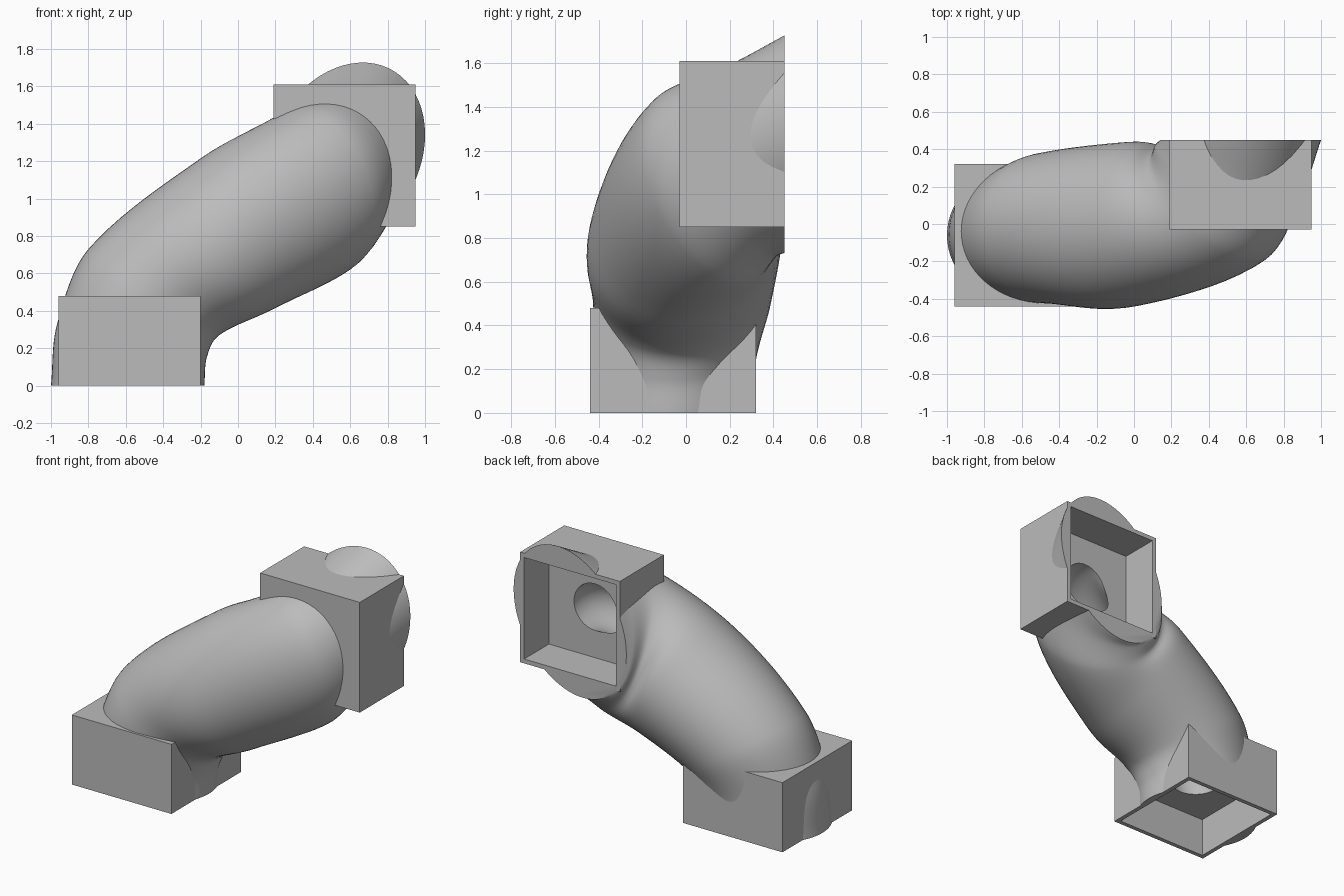
import bpy, bmesh, math
from mathutils import Vector

cube = bpy.data.objects.get("Cube")
if cube:
    bpy.data.objects.remove(cube, do_unlink=True)

grey = bpy.data.materials.new("light_grey")
grey.use_nodes = True
grey.diffuse_color = (0.5, 0.5, 0.5, 1)
grey.node_tree.nodes["Principled BSDF"].inputs["Base Color"].default_value = (0.5, 0.5, 0.5, 1)

SEGMENTS = 64
BACK = 0.45


def make_object(name, bm):
    bmesh.ops.recalc_face_normals(bm, faces=bm.faces)
    mesh = bpy.data.meshes.new(name)
    bm.to_mesh(mesh)
    bm.free()
    mesh.materials.append(grey)
    obj = bpy.data.objects.new(name, mesh)
    bpy.context.collection.objects.link(obj)
    return obj


def box(name, low, high):
    bm = bmesh.new()
    bmesh.ops.create_cube(bm, size=1)
    for v in bm.verts:
        v.co = Vector([a + (b - a) * (c + 0.5) for a, b, c in zip(low, high, v.co)])
    return make_object(name, bm)


def loft(name, rings, clip=False):
    """Skin a capped tube over (centre, axis, axis) rings."""
    bm = bmesh.new()
    loops = []
    for centre, n, f in rings:
        loop = []
        for i in range(SEGMENTS):
            a = math.tau * i / SEGMENTS
            p = centre + n * math.cos(a) + f * math.sin(a)
            if clip:
                p.y, p.z = min(p.y, BACK), max(p.z, 0)
            loop.append(bm.verts.new(p))
        loops.append(loop)
    for a, b in zip(loops, loops[1:]):
        for i in range(SEGMENTS):
            j = (i + 1) % SEGMENTS
            bm.faces.new((a[i], a[j], b[j], b[i]))
    bm.faces.new(loops[0])
    bm.faces.new(loops[-1])
    return make_object(name, bm)


def spline(points, knots, steps):
    """Smooth curve through unevenly spaced points."""
    last = len(points) - 1
    slopes = []
    for i in range(last + 1):
        a, b = max(i - 1, 0), min(i + 1, last)
        slopes.append((points[b] - points[a]) / (knots[b] - knots[a]))
    out = []
    for i in range(last):
        h = knots[i + 1] - knots[i]
        for s in range(steps + (i == last - 1)):
            t = s / steps
            u = 1 - t
            out.append(points[i] * (u * u * (1 + 2 * t)) + slopes[i] * (h * t * u * u)
                       + points[i + 1] * (t * t * (3 - 2 * t)) - slopes[i + 1] * (h * t * t * u))
    return out


# Swept body: centre, bend axis and side axis at each station
stations = [
    ((-.59, -.06, 0), (-.41, 0, 0), (0, -.37, 0)),
    ((-.567, -.05, .24), (-.40, 0, .09), (0, -.37, 0)),
    ((-.45, -.02, .50), (-.35, 0, .23), (0, -.405, 0)),
    ((0, 0, .815), (-.20, 0, .40), (0, -.44, 0)),
    ((.40, .10, 1.03), (-.225, 0, .39), (.24, -.31, .21)),
    ((.51, .30, 1.15), (-.235, 0, .34), (.32, -.145, .285)),
    ((.57, BACK, 1.23), (-.243, 0, .336), (.355, 0, .367)),
]
knots = [0]
for a, b in zip(stations, stations[1:]):
    knots.append(knots[-1] + (Vector(b[0]) - Vector(a[0])).length)
tracks = [spline([Vector(s[k]) for s in stations], knots, 10) for k in range(3)]
body = loft("duct_body", list(zip(*tracks)), clip=True)

# End boxes
lower_box = box("lower_box", (-.96, -.44, 0), (-.20, .32, .48))
upper_box = box("upper_box", (.19, -.03, .85), (.95, BACK, 1.61))

# Cavities behind the open mouths
cutters = [box("lower_cavity", (-.93, -.41, -.1), (-.23, .29, .27)),
           box("upper_cavity", (.22, .18, .88), (.92, .6, 1.58))]

# Round channel joining the two cavities
p0, p3 = Vector((-.58, -.06, .25)), Vector((.57, .20, 1.23))
p1, p2 = p0 + Vector((0, 0, .35)), p3 - Vector((0, .35, 0))
rings, n = [], Vector((-1, 0, 0))
for i in range(41):
    t = i / 40
    u = 1 - t
    centre = p0 * u**3 + p1 * (3 * u * u * t) + p2 * (3 * u * t * t) + p3 * t**3
    tangent = ((p1 - p0) * (u * u) + (p2 - p1) * (2 * u * t) + (p3 - p2) * (t * t)).normalized()
    n = (n - tangent * n.dot(tangent)).normalized()
    rings.append((centre, n * .16, tangent.cross(n) * .16))
cutters.append(loft("channel", rings))

# Cut the cavities and channel from every solid
parts = (body, lower_box, upper_box)
for part in parts:
    for cutter in cutters:
        cutter.hide_render = True
        mod = part.modifiers.new(cutter.name, "BOOLEAN")
        mod.operation = "DIFFERENCE"
        mod.solver = "EXACT"
        mod.object = cutter
graph = bpy.context.evaluated_depsgraph_get()
graph.update()
cut_meshes = [bpy.data.meshes.new_from_object(p.evaluated_get(graph)) for p in parts]
for part, mesh in zip(parts, cut_meshes):
    part.modifiers.clear()
    part.data = mesh
for cutter in cutters:
    bpy.data.objects.remove(cutter, do_unlink=True)

# Smooth the curved skin, keep crisp edges
bpy.ops.object.select_all(action="DESELECT")
for part in parts:
    part.select_set(True)
bpy.context.view_layer.objects.active = body
bpy.ops.object.shade_smooth_by_angle(angle=math.radians(35))
